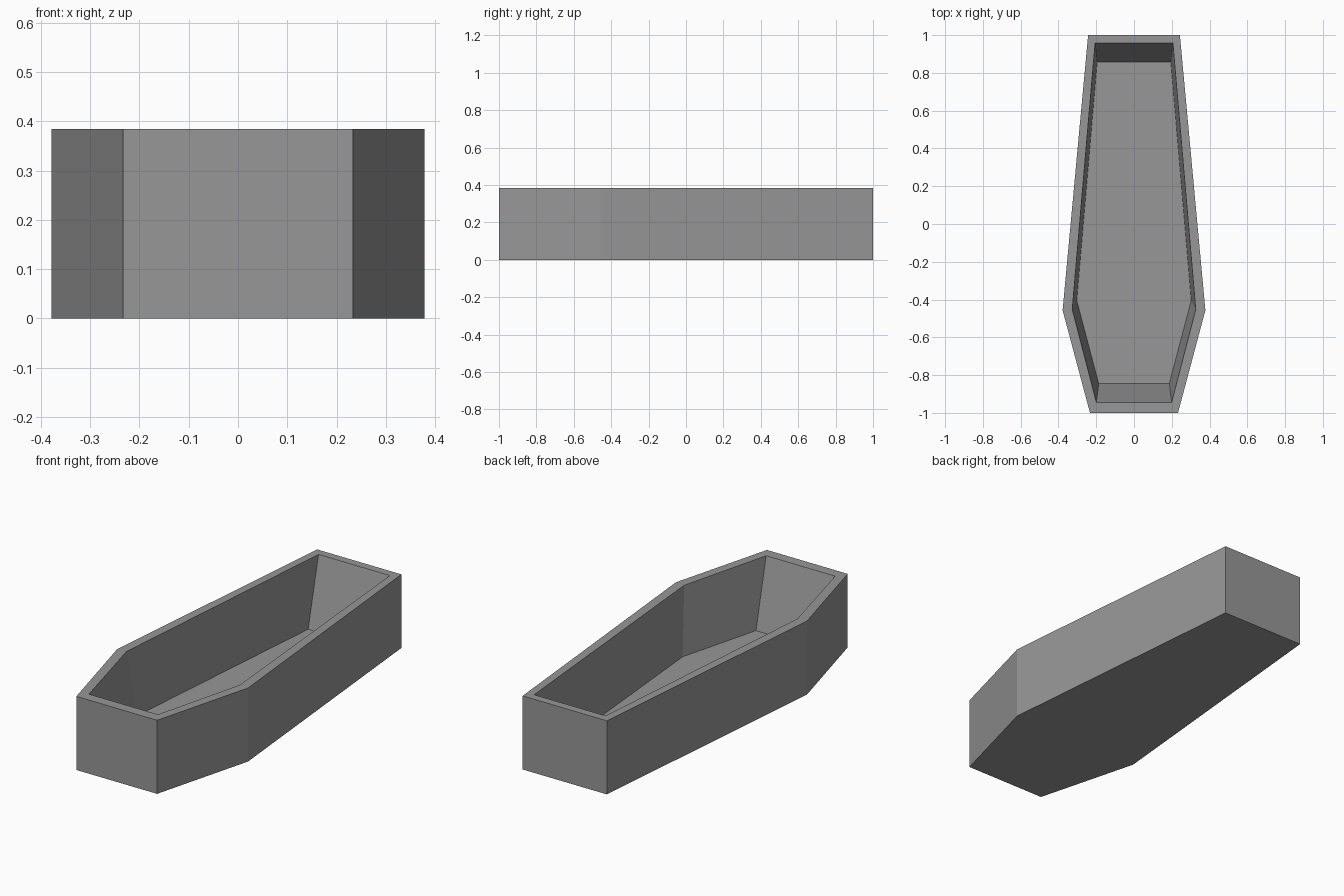
import bpy
import bmesh

cube = bpy.data.objects.get("Cube")
if cube:
    bpy.data.objects.remove(cube, do_unlink=True)

# Plain grey material
GREY = (0.31, 0.31, 0.31, 1)
grey = bpy.data.materials.new("stone_grey")
grey.use_nodes = True
grey.diffuse_color = GREY
grey.node_tree.nodes["Principled BSDF"].inputs["Base Color"].default_value = GREY


def ring(bm, half, z):
    """Mirrored six-sided outline, from half-widths at foot, shoulder and head."""
    right = [(x, y, z) for x, y in half]
    left = [(-x, y, z) for x, y in reversed(half)]
    return [bm.verts.new(co) for co in right + left]


def bridge(bm, a, b):
    for i in range(len(a)):
        j = (i + 1) % len(a)
        bm.faces.new((a[i], a[j], b[j], b[i]))


# Half outlines as (half width, y), front to back
OUTER = [(0.233, -1), (0.378, -0.457), (0.243, 1)]
RIM = [(0.199, -0.945), (0.327, -0.452), (0.206, 0.958)]
FLOOR = [(0.187, -0.844), (0.303, -0.405), (0.195, 0.857)]
HEIGHT, FLOOR_Z = 0.384, 0.035

# Open box: base, outer walls, flat rim, sloping inner walls, floor
bm = bmesh.new()
rings = [ring(bm, OUTER, 0), ring(bm, OUTER, HEIGHT),
         ring(bm, RIM, HEIGHT), ring(bm, FLOOR, FLOOR_Z)]
for lower, upper in zip(rings, rings[1:]):
    bridge(bm, lower, upper)
bm.faces.new(reversed(rings[0]))
bm.faces.new(rings[-1])
bmesh.ops.recalc_face_normals(bm, faces=bm.faces)

mesh = bpy.data.meshes.new("open_coffin")
bm.to_mesh(mesh)
bm.free()
mesh.materials.append(grey)
coffin = bpy.data.objects.new("open_coffin", mesh)
bpy.context.collection.objects.link(coffin)
